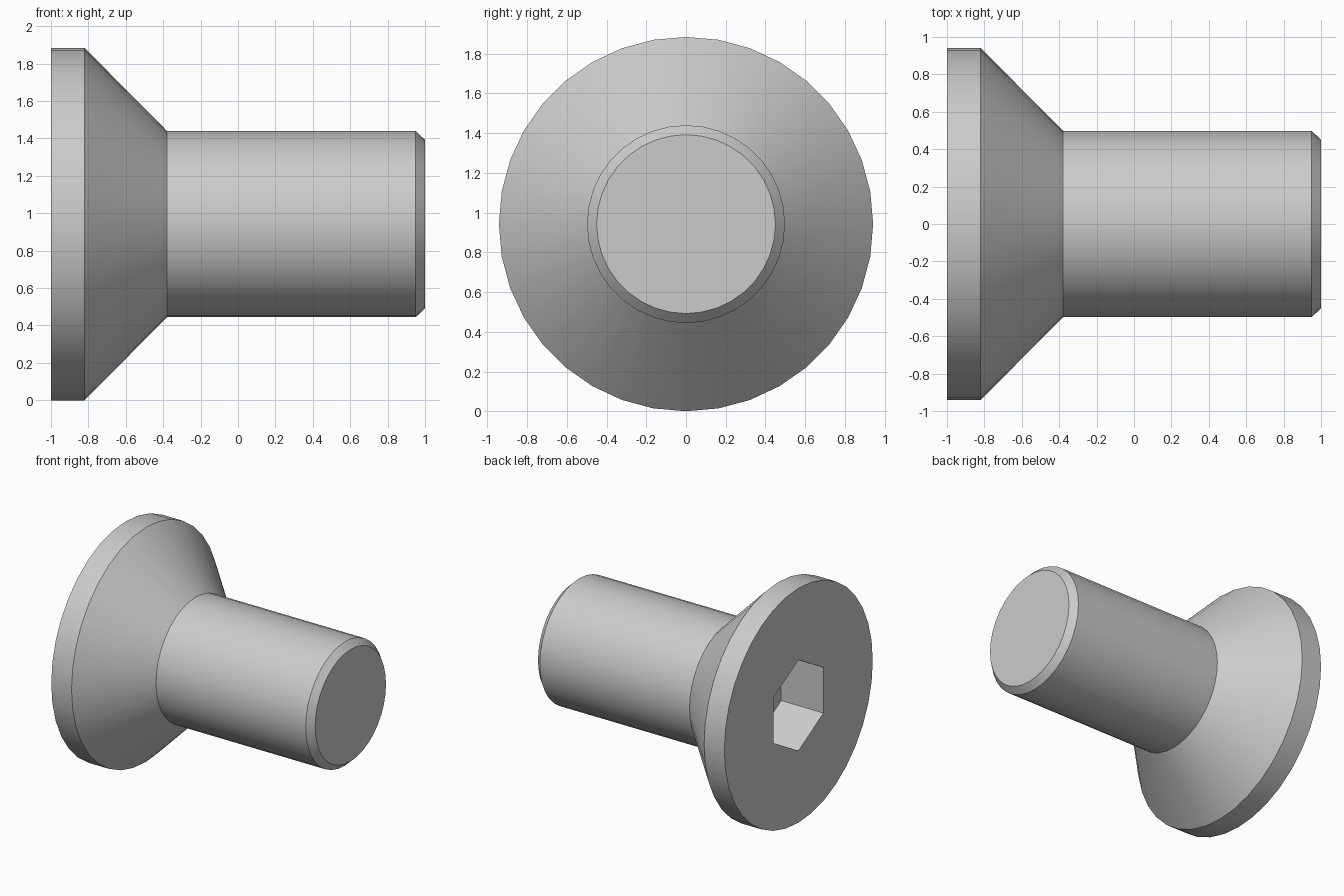
import bpy, bmesh, math

if "Cube" in bpy.data.objects:
    bpy.data.objects.remove(bpy.data.objects["Cube"])

CZ = 0.942          # height of the screw axis
SEG = 36            # sides around the body
PER = SEG // 6      # body sides per socket side
HEX_R = 0.365       # socket corner radius
SOCKET_DEPTH = 0.375

bm = bmesh.new()


def ring(x, r, n):
    """Ring of n vertices around the x axis, first vertex pointing up."""
    return [bm.verts.new((x, r * math.sin(2 * math.pi * i / n),
                          CZ + r * math.cos(2 * math.pi * i / n))) for i in range(n)]


def bridge(a, b):
    n = len(a)
    for i in range(n):
        j = (i + 1) % n
        bm.faces.new((a[i], a[j], b[j], b[i]))


# Outer body: head rim, countersunk cone, shank, end chamfer
profile = [(-1.0, 0.942), (-0.82, 0.942), (-0.38, 0.498), (0.95, 0.498), (1.0, 0.45)]
body = [ring(x, r, SEG) for x, r in profile]
for a, b in zip(body, body[1:]):
    bridge(a, b)
bm.faces.new(body[-1])

# Hexagonal socket walls and floor
mouth = ring(-1.0, HEX_R, 6)
floor = ring(-1.0 + SOCKET_DEPTH, HEX_R, 6)
bridge(mouth, floor)
bm.faces.new(floor)

# Flat head face around the socket
for k in range(6):
    arc = [body[0][(k * PER + i) % SEG] for i in range(PER + 1)]
    bm.faces.new([mouth[(k + 1) % 6], mouth[k]] + arc)

bmesh.ops.recalc_face_normals(bm, faces=bm.faces)
mesh = bpy.data.meshes.new("countersunk_screw")
bm.to_mesh(mesh)
bm.free()

screw = bpy.data.objects.new("countersunk_screw", mesh)
bpy.context.collection.objects.link(screw)
bpy.context.view_layer.objects.active = screw
screw.select_set(True)
bpy.ops.object.shade_smooth_by_angle(angle=math.radians(30))
